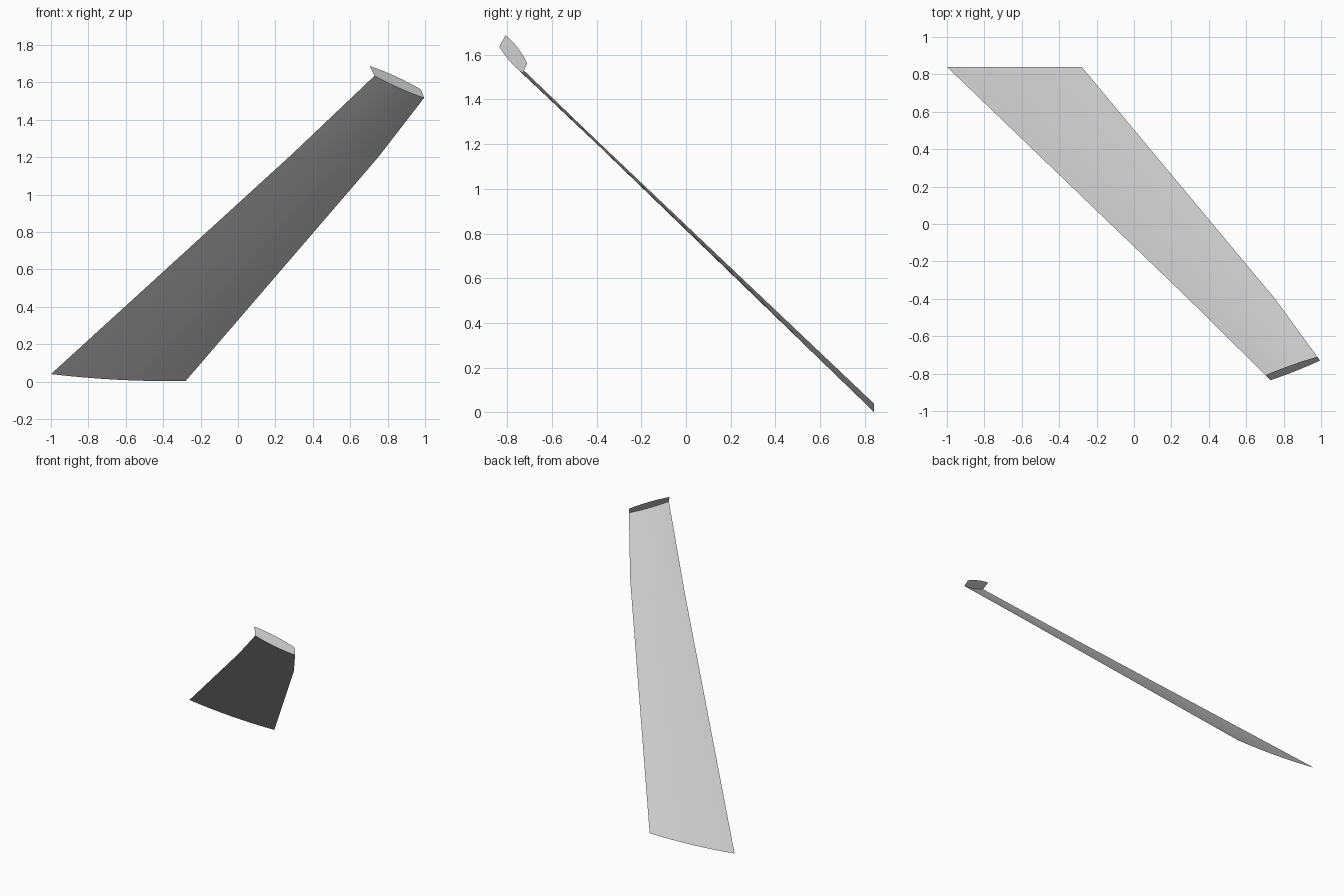
import bpy
import bmesh
from mathutils import Vector

cube = bpy.data.objects.get("Cube")
if cube:
    bpy.data.objects.remove(cube, do_unlink=True)

grey = bpy.data.materials.new("light_grey")
grey.use_nodes = True
colour = (0.6, 0.6, 0.6, 1)
grey.diffuse_color = colour
grey.node_tree.nodes["Principled BSDF"].inputs["Base Color"].default_value = colour

SEGMENTS = 8


def chord(start, end, bow):
    """Points from start to end, bowed along a parabola."""
    a, b, bow = Vector(start), Vector(end), Vector(bow)
    ts = [i / SEGMENTS for i in range(SEGMENTS + 1)]
    return [a.lerp(b, t) + bow * 4 * t * (1 - t) for t in ts]


def loft(name, sections):
    """Thin sheet skinned across a list of chord sections."""
    bm = bmesh.new()
    rows = [[bm.verts.new(p) for p in s] for s in sections]
    for low, high in zip(rows, rows[1:]):
        for i in range(SEGMENTS):
            bm.faces.new((low[i], low[i + 1], high[i + 1], high[i]))
    # Upper side faces up
    bm.normal_update()
    if sum(f.normal.z for f in bm.faces) < 0:
        bmesh.ops.reverse_faces(bm, faces=bm.faces[:])
    mesh = bpy.data.meshes.new(name)
    bm.to_mesh(mesh)
    bm.free()
    mesh.materials.append(grey)
    obj = bpy.data.objects.new(name, mesh)
    bpy.context.collection.objects.link(obj)
    return obj


# Cambered sections: root, kink, and slanted tip shared with the winglet
root = chord((-1, 0.84, 0.04), (-0.28, 0.84, 0.003), (0, 0, -0.012))
kink = chord((0.285, -0.395, 1.212), (0.75, -0.395, 1.2), (0, 0, -0.008))
tip = chord((0.73, -0.835, 1.635), (0.995, -0.73, 1.517), (0, -0.004, -0.007))
fin_top = chord((0.705, -0.807, 1.687), (0.978, -0.71, 1.562), (0, 0.004, 0.008))

# Main blade and the short turned-back winglet at its end
loft("blade", [root, kink, tip])
loft("winglet", [tip, fin_top])
